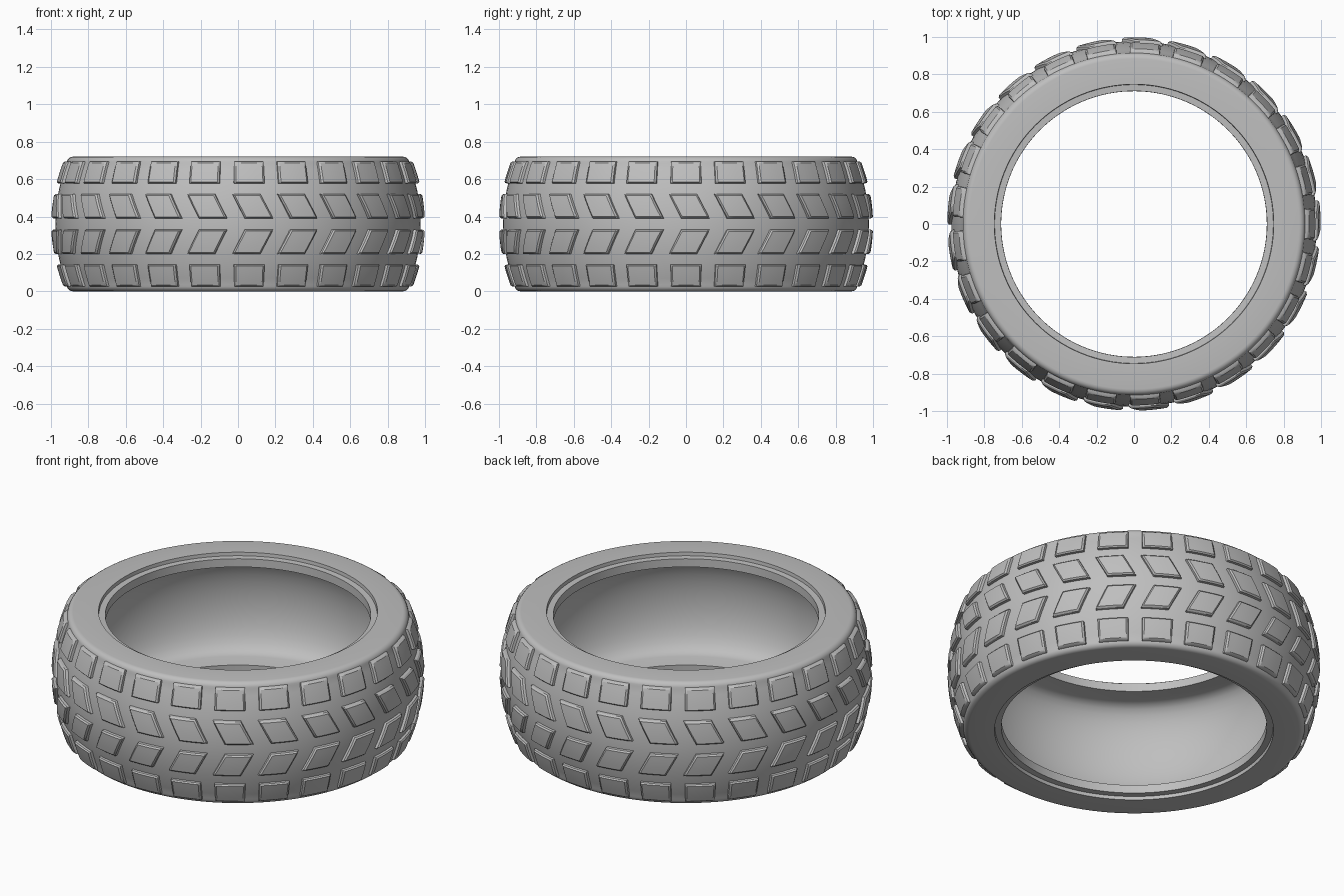
import bpy
import bmesh
from math import pi, sin, cos, radians

HALF = 0.36          # half of the tyre's width
COUNT = 25           # tread blocks per row
SEGMENTS = 125       # steps round the carcass

cube = bpy.data.objects.get("Cube")
if cube:
    bpy.data.objects.remove(cube, do_unlink=True)

rubber = bpy.data.materials.new("grey_rubber")
rubber.use_nodes = True
colour = (0.52, 0.52, 0.52, 1)
rubber.diffuse_color = colour
rubber.node_tree.nodes["Principled BSDF"].inputs["Base Color"].default_value = colour


def crown(d):
    """Carcass radius at distance d from the middle plane."""
    return 0.977 - 0.58 * d * d


def add_object(name, bm):
    mesh = bpy.data.meshes.new(name)
    bm.to_mesh(mesh)
    bm.free()
    mesh.materials.append(rubber)
    obj = bpy.data.objects.new(name, mesh)
    bpy.context.collection.objects.link(obj)
    bpy.ops.object.select_all(action='DESELECT')
    obj.select_set(True)
    bpy.context.view_layer.objects.active = obj
    bpy.ops.object.shade_smooth_by_angle(angle=radians(30))
    return obj


def polar(bm, r, a, z):
    return bm.verts.new((r * cos(a), r * sin(a), z))


# Carcass: half profile from outer middle, over the shoulder, rim lip, inner cavity
def build_carcass():
    half = [(crown(d), d) for d in (0, 0.06, 0.12, 0.18, 0.24, 0.29, 0.325)]
    for k in range(1, 6):                                  # rounded shoulder
        t = k / 5 * pi / 2
        half.append((0.883 + 0.033 * cos(t), 0.325 + 0.035 * sin(t)))
    half += [(0.747, HALF), (0.745, 0.34), (0.711, 0.338), (0.71, 0.29), (0.8, 0.28)]
    for k in range(1, 9):                                  # bulging inner wall
        t = k / 8
        half.append((0.8 + 0.125 * sin(t * pi / 2), 0.28 * cos(t * pi / 2)))
    half[-1] = (half[-1][0], 0)
    profile = half + [(r, -d) for r, d in reversed(half[1:-1])]

    bm = bmesh.new()
    rings = [[polar(bm, r, 2 * pi * s / SEGMENTS, HALF + d) for r, d in profile]
             for s in range(SEGMENTS)]
    n = len(profile)
    for s in range(SEGMENTS):
        a, b = rings[s], rings[(s + 1) % SEGMENTS]
        for k in range(n):
            m = (k + 1) % n
            bm.faces.new((a[k], b[k], b[m], a[m]))
    bmesh.ops.recalc_face_normals(bm, faces=bm.faces)
    add_object("tyre_carcass", bm)


# Tread row: curved blocks with chamfered rims that follow the crown
def build_row(name, side, d0, d1, width, skew, offset):
    steps = [-0.02, 0, 0.06, 0.28, 0.5, 0.72, 0.94, 1, 1.02]
    lift = [-0.012, 0.014, 0.022]
    last = len(steps) - 1
    bm = bmesh.new()
    for k in range(COUNT):
        centre = 2 * pi * k / COUNT + offset
        grid = []
        for i, u in enumerate(steps):
            column = []
            for j, v in enumerate(steps):
                d = d0 + (d1 - d0) * v
                level = min(i, j, last - i, last - j, 2)
                angle = centre + width * (u - 0.5) - skew * (v - 0.5)
                column.append(polar(bm, crown(d) + lift[level], angle, HALF + side * d))
            grid.append(column)
        for i in range(last):
            for j in range(last):
                quad = [grid[i][j], grid[i + 1][j], grid[i + 1][j + 1], grid[i][j + 1]]
                bm.faces.new(quad if side > 0 else quad[::-1])
    add_object(name, bm)


build_carcass()
for label, side in (("upper", 1), ("lower", -1)):
    build_row(label + "_shoulder_blocks", side, 0.218, 0.334, 0.17, 0, 0)
    build_row(label + "_chevron_blocks", side, 0.031, 0.16, 0.153, 0.068, radians(1))
